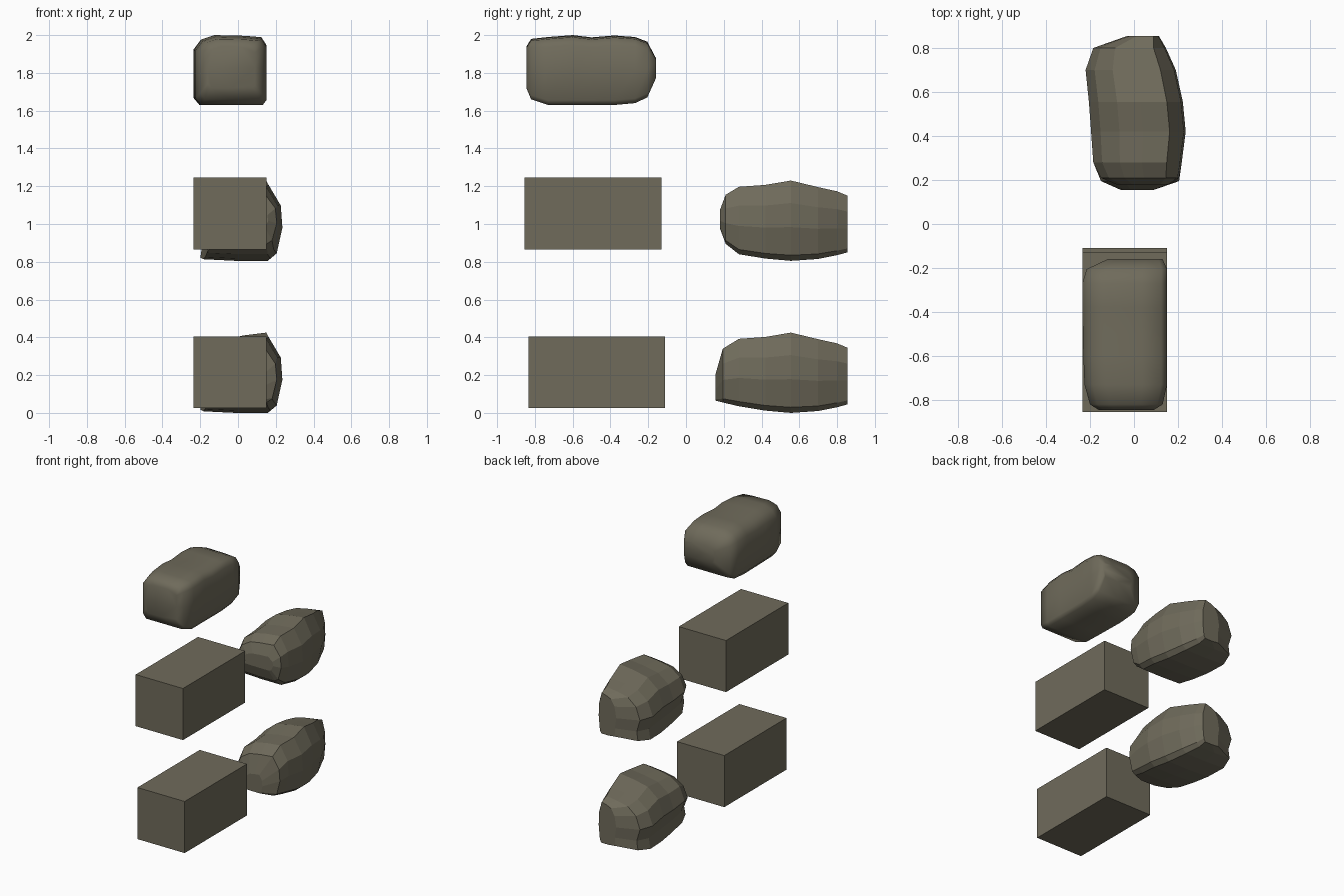
import bpy, bmesh

if "Cube" in bpy.data.objects:
    bpy.data.objects.remove(bpy.data.objects["Cube"])

stone = bpy.data.materials.new("olive grey stone")
stone.diffuse_color = (0.16, 0.147, 0.105, 1)
stone.use_nodes = True
stone.node_tree.nodes["Principled BSDF"].inputs["Base Color"].default_value = stone.diffuse_color


def finish(name, bm, smooth=False):
    bmesh.ops.recalc_face_normals(bm, faces=bm.faces[:])
    me = bpy.data.meshes.new(name)
    bm.to_mesh(me)
    bm.free()
    me.materials.append(stone)
    for p in me.polygons:
        p.use_smooth = smooth
    ob = bpy.data.objects.new(name, me)
    bpy.context.collection.objects.link(ob)
    return ob


def box(name, x0, x1, y0, y1, z0, z1):
    bm = bmesh.new()
    bmesh.ops.create_cube(bm, size=1)
    for v in bm.verts:
        v.co = ((x0 + x1) / 2 + v.co.x * (x1 - x0),
                (y0 + y1) / 2 + v.co.y * (y1 - y0),
                (z0 + z1) / 2 + v.co.z * (z1 - z0))
    finish(name, bm)


def loft(name, section, stations, dz=0, smooth=False):
    """Fit a unit cross-section to each station (y, left, right, bottom, top)."""
    bm = bmesh.new()
    rings = [[bm.verts.new((l + u * (r - l), y, dz + b + v * (t - b)))
              for u, v in section] for y, l, r, b, t in stations]
    n = len(section)
    for a, c in zip(rings, rings[1:]):
        for i in range(n):
            j = (i + 1) % n
            bm.faces.new((a[i], a[j], c[j], c[i]))
    bm.faces.new(rings[0])
    bm.faces.new(rings[-1])
    return finish(name, bm, smooth)


# plain blocks
box("lower_block", -0.235, 0.15, -0.835, -0.11, 0.025, 0.405)
box("middle_block", -0.235, 0.15, -0.855, -0.13, 0.865, 1.245)

# faceted boulders: ridge on the right, undercut on the left
rock = [(.83, 1), (.98, .72), (1, .42), (.93, .07), (.85, 0), (.45, 0),
        (.05, .02), (.08, .22), (0, .48), (.1, .75), (.3, .91), (.55, .965)]
body = [(.28, -.185, .217, .035, .392), (.42, -.195, .235, .012, .402),
        (.555, -.205, .222, .0, .425), (.70, -.22, .19, .01, .39),
        (.80, -.185, .145, .03, .368), (.855, -.03, .113, .045, .345)]
loft("lower_boulder", rock,
     [(.155, -.06, .09, .065, .20), (.195, -.15, .205, .055, .34)] + body)
loft("upper_boulder", rock,
     [(.18, -.08, .16, .17, .27), (.21, -.15, .205, .09, .35)] + body,
     dz=0.805)

# smooth weathered stone on top
soft = [(.0, .1), (.08, .0), (.5, .0), (.95, .0), (1, .07), (1, .5),
        (1, .86), (.93, .97), (.7, .99), (.28, 1), (.1, .94), (0, .8), (0, .45)]
loft("top_stone", soft,
     [(-.845, -.16, .09, 1.72, 1.94), (-.82, -.20, .13, 1.66, 1.98),
      (-.73, -.225, .15, 1.63, 1.99), (-.6, -.23, .15, 1.63, 2.0),
      (-.5, -.232, .15, 1.63, 1.988), (-.38, -.235, .15, 1.63, 1.998),
      (-.27, -.235, .15, 1.64, 1.99), (-.205, -.215, .15, 1.67, 1.965),
      (-.16, -.12, .13, 1.77, 1.88)], smooth=True)
